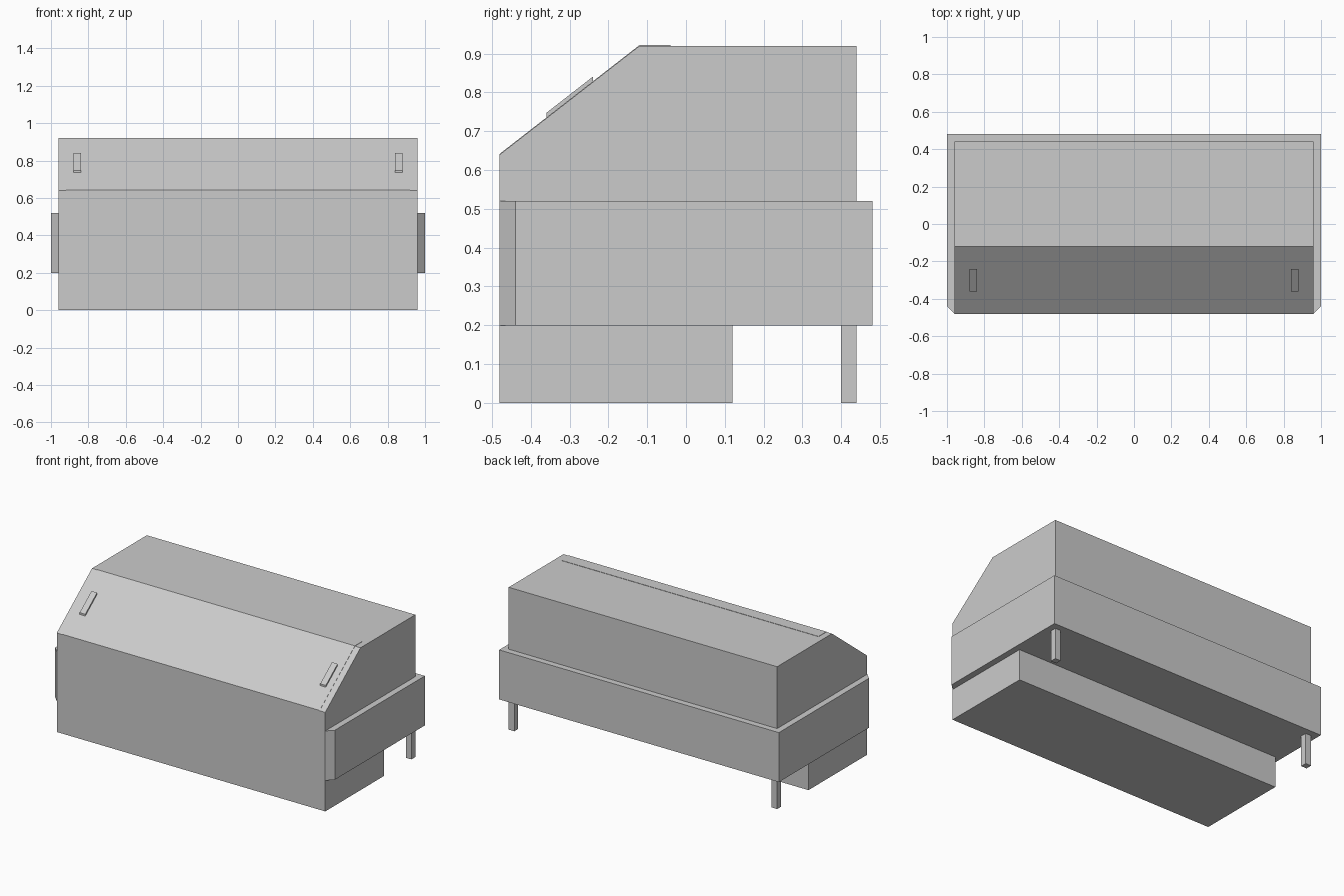
import bpy, bmesh
from mathutils import Vector

if "Cube" in bpy.data.objects:
    bpy.data.objects.remove(bpy.data.objects["Cube"])


def prism(name, points, to_3d, sweep):
    """Sweep a flat outline into a closed solid."""
    bm = bmesh.new()
    face = bm.faces.new([bm.verts.new(to_3d(a, b)) for a, b in points])
    out = bmesh.ops.extrude_face_region(bm, geom=[face])
    moved = [v for v in out["geom"] if isinstance(v, bmesh.types.BMVert)]
    bmesh.ops.translate(bm, verts=moved, vec=Vector(sweep))
    bmesh.ops.recalc_face_normals(bm, faces=bm.faces)
    mesh = bpy.data.meshes.new(name)
    bm.to_mesh(mesh)
    bm.free()
    obj = bpy.data.objects.new(name, mesh)
    bpy.context.collection.objects.link(obj)
    return obj


def side_prism(name, yz, x0, x1):
    return prism(name, yz, lambda y, z: (x0, y, z), (x1 - x0, 0, 0))


def plan_prism(name, xy, z0, z1):
    return prism(name, xy, lambda x, y: (x, y, z0), (0, 0, z1 - z0))


def mirror_x(obj):
    obj.modifiers.new("mirror", 'MIRROR').use_axis[0] = True


def slope(y):
    return 0.64 + (y + 0.48) * 0.28 / 0.36


# Cabinet with forward base, open rear underside and sloping front top
side_prism("cabinet", [(-0.48, 0), (0.12, 0), (0.12, 0.2), (0.44, 0.2),
                       (0.44, 0.92), (-0.12, 0.92), (-0.48, 0.64)], -0.96, 0.96)

# Band wrapping the sides and back, chamfered at its front ends
plan_prism("wrap_band", [(0.96, -0.48), (1, -0.44), (1, 0.48), (-1, 0.48),
                         (-1, -0.44), (-0.96, -0.48), (-0.96, 0.44),
                         (0.96, 0.44)], 0.2, 0.52)

# Folding lid inlaid over the slope and the front of the top
e = 0.002
side_prism("lid", [(-0.48, 0.64), (-0.48, 0.64 + e), (-0.12, 0.92 + e), (-0.04, 0.92 + e),
                   (-0.04, 0.90), (-0.12, 0.90), (-0.46, 0.63)], -0.92, 0.92)

# Lid handles
h = 0.014
mirror_x(side_prism("lid_handle", [(-0.36, slope(-0.36) - 0.005), (-0.24, slope(-0.24) - 0.005),
                                   (-0.24, slope(-0.24) + h), (-0.36, slope(-0.36) + h)],
                    0.84, 0.88))

# Rear legs
mirror_x(plan_prism("rear_leg", [(0.92, 0.40), (0.96, 0.40), (0.96, 0.44), (0.92, 0.44)], 0, 0.2))
